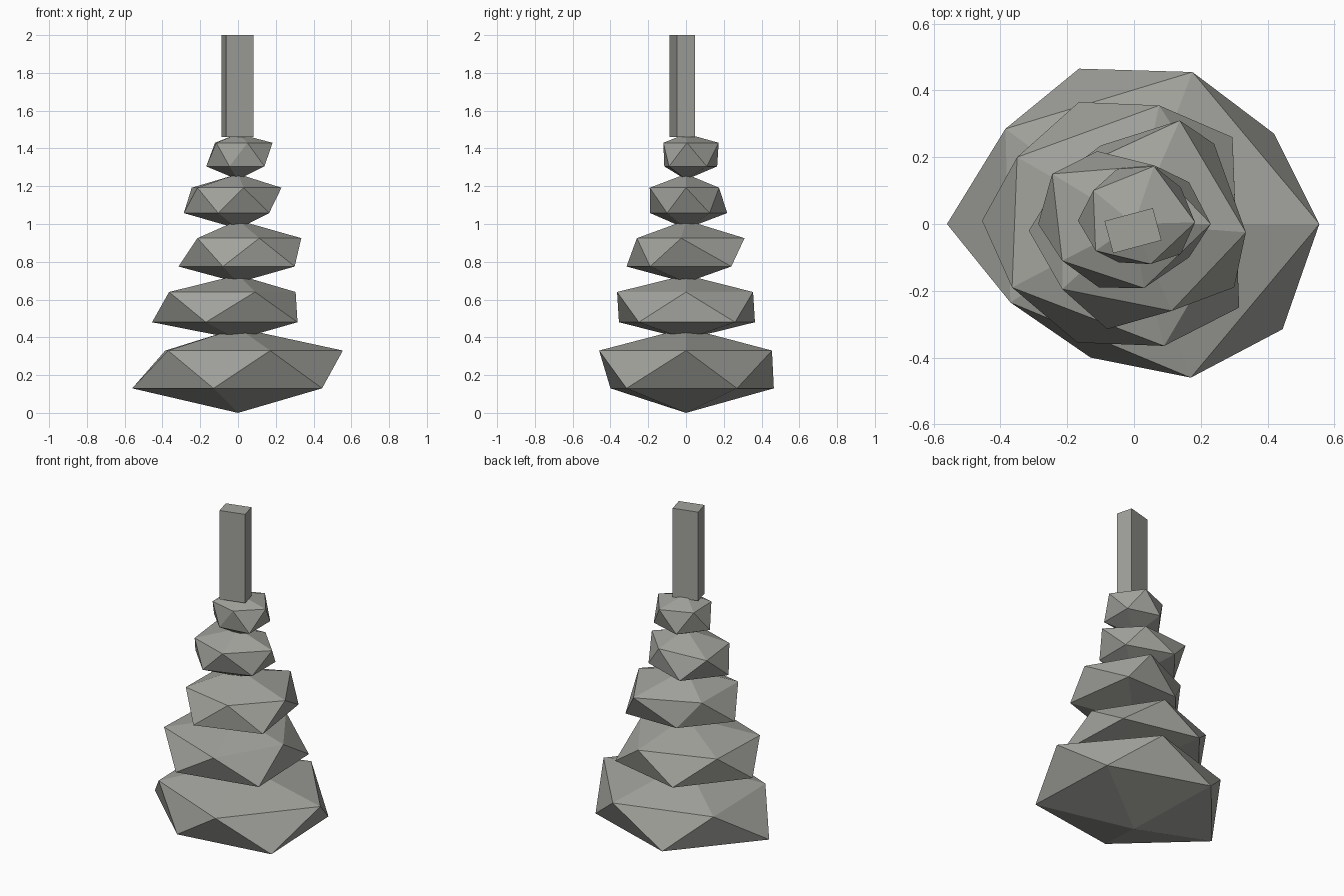
import bpy
import bmesh
import math

default_cube = bpy.data.objects.get("Cube")
if default_cube:
    bpy.data.objects.remove(default_cube, do_unlink=True)

# Single warm grey stone material
stone_grey = bpy.data.materials.new("stone_grey")
stone_grey.use_nodes = True
colour = (0.36, 0.36, 0.335, 1.0)
stone_grey.diffuse_color = colour
shader = next(n for n in stone_grey.node_tree.nodes if n.type == "BSDF_PRINCIPLED")
shader.inputs["Base Color"].default_value = colour
shader.inputs["Roughness"].default_value = 0.9


def finish(name, bm):
    """Turn a bmesh into a flat-shaded object with the stone material."""
    bmesh.ops.recalc_face_normals(bm, faces=bm.faces[:])
    mesh = bpy.data.meshes.new(name)
    bm.to_mesh(mesh)
    bm.free()
    mesh.materials.append(stone_grey)
    obj = bpy.data.objects.new(name, mesh)
    bpy.context.collection.objects.link(obj)
    return obj


def stone(name, heights, upper, lower):
    """Rough twenty-sided boulder: two staggered rings of five between two poles."""
    bottom_z, lower_z, upper_z, top_z = heights
    bm = bmesh.new()
    bottom = bm.verts.new((0, 0, bottom_z))
    top = bm.verts.new((0, 0, top_z))
    up = [bm.verts.new((x, y, upper_z)) for x, y in upper]
    low = [bm.verts.new((x, y, lower_z)) for x, y in lower]
    for i in range(len(up)):
        j = (i + 1) % len(up)
        bm.faces.new((up[i], up[j], top))
        bm.faces.new((up[i], low[i], up[j]))
        bm.faces.new((low[i], low[j], up[j]))
        bm.faces.new((low[j], low[i], bottom))
    return finish(name, bm)


# Stacked stones, largest at the base; rings run anticlockwise from the left side
stone("base_stone", (0, .13, .33, .45),
      upper=[(.555, 0), (.175, .455), (-.385, .285), (-.37, -.235), (.17, -.46)],
      lower=[(.42, .27), (-.165, .465), (-.56, 0), (-.13, -.4), (.445, -.315)])

stone("second_stone", (.39, .48, .64, .73),
      upper=[(.305, 0), (.075, .355), (-.35, .2), (-.365, -.19), (.09, -.365)],
      lower=[(.295, .26), (-.165, .365), (-.455, .01), (-.17, -.355), (.315, -.25)])

stone("third_stone", (.69, .775, .925, 1.02),
      upper=[(.335, -.025), (.137, .31), (-.21, .15), (-.215, -.195), (.113, -.26)],
      lower=[(.24, .24), (-.1, .235), (-.315, -.02), (-.08, -.315), (.3, -.19)])

stone("fourth_stone", (.975, 1.058, 1.192, 1.265),
      upper=[(.23, 0), (.062, .175), (-.245, .15), (-.215, -.11), (.03, -.192)],
      lower=[(.165, .125), (-.11, .218), (-.287, 0), (-.105, -.19), (.165, -.1)])

stone("top_stone", (1.235, 1.305, 1.43, 1.478),
      upper=[(.183, .005), (.06, .173), (-.122, .1), (-.115, -.08), (.05, -.12)],
      lower=[(.14, .11), (-.05, .165), (-.168, .01), (-.045, -.115), (.14, -.09)])

# Square-edged post standing on the stack, turned slightly
post_bm = bmesh.new()
bmesh.ops.create_cube(post_bm, size=1)
post = finish("post", post_bm)
post.scale = (.15, .1, .54)
post.rotation_euler.z = math.radians(15)
post.location = (-.003, -.02, 1.73)
